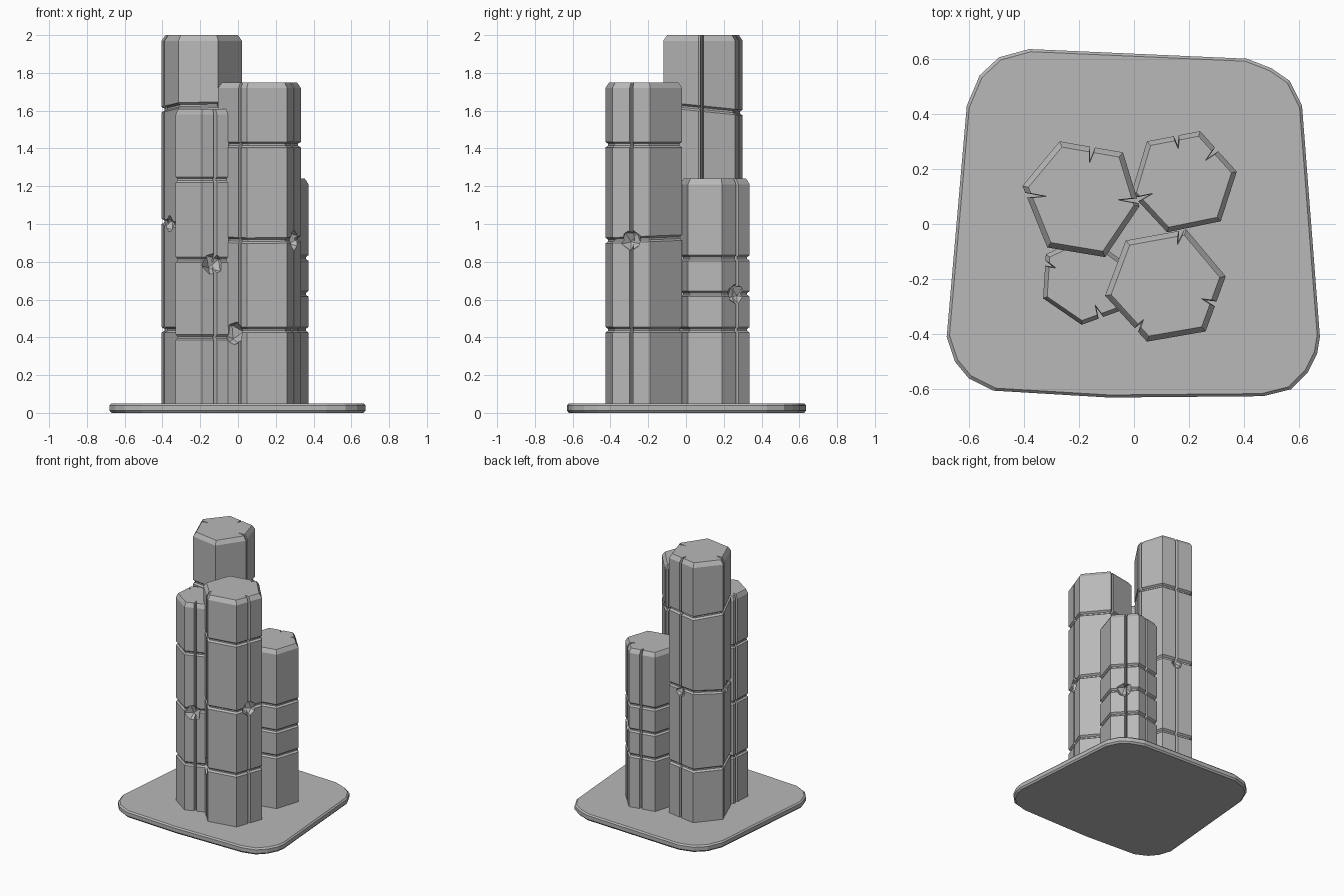
import bpy, bmesh
from mathutils import Vector

if "Cube" in bpy.data.objects:
    bpy.data.objects.remove(bpy.data.objects["Cube"])

stone = bpy.data.materials.new("grey stone")
stone.diffuse_color = (0.48, 0.48, 0.48, 1)
stone.use_nodes = True
stone.node_tree.nodes["Principled BSDF"].inputs["Base Color"].default_value = stone.diffuse_color


def loft(name, rings):
    """Closed solid through a stack of rings with equal point counts."""
    bm = bmesh.new()
    loops = [[bm.verts.new(p) for p in r] for r in rings]
    n = len(loops[0])
    for a, b in zip(loops, loops[1:]):
        for i in range(n):
            j = (i + 1) % n
            bm.faces.new((a[i], a[j], b[j], b[i]))
    bm.faces.new(loops[0][::-1])
    bm.faces.new(loops[-1])
    bmesh.ops.recalc_face_normals(bm, faces=bm.faces)
    me = bpy.data.meshes.new(name)
    bm.to_mesh(me)
    bm.free()
    ob = bpy.data.objects.new(name, me)
    bpy.context.collection.objects.link(ob)
    me.materials.append(stone)
    return ob


def column(name, corners, top, seams, cracks, chips):
    """Hexagonal column: grooved seams (z, tilt), cracks (edge, t, depth), chips (x, y, z, r)."""
    pts = [Vector(c) for c in corners]
    mid = sum(pts, Vector((0, 0))) / len(pts)
    outline = []
    for i, p in enumerate(pts):
        q = pts[(i + 1) % len(pts)]
        d = (q - p).normalized()
        outline.append(p)
        for e, t, depth in cracks:
            if e == i:
                c = p.lerp(q, t)
                outline += [c - d * 0.009, c + (mid - c).normalized() * depth, c + d * 0.009]

    def ring(z, s, tilt=0):
        out = []
        for p in outline:
            v = mid + (p - mid) * s
            out.append((v.x, v.y, z + tilt * (v.y - mid.y)))
        return out

    rings = [ring(0.02, 1)]
    for z, tilt in seams:
        for dz, s in ((-0.015, 1), (-0.005, 0.93), (0.005, 0.93), (0.015, 1)):
            rings.append(ring(z + dz, s, tilt))
    rings += [ring(top - 0.03, 1), ring(top - 0.008, 0.93), ring(top, 0.9)]
    ob = loft(name, rings)

    # broken chips along the seams
    for k, (x, y, z, r) in enumerate(chips):
        bpy.ops.mesh.primitive_ico_sphere_add(subdivisions=1, radius=r, location=(x, y, z),
                                              rotation=(0.4 * k, 0.3, 0.7 * k))
        cut = bpy.context.object
        cut.name = name + "_chip_cutter"
        cut.hide_render = True
        cut.hide_set(True)
        cut.data.materials.append(stone)
        m = ob.modifiers.new("chip", 'BOOLEAN')
        m.operation = 'DIFFERENCE'
        m.solver = 'EXACT'
        m.object = cut
    if chips:
        bpy.context.view_layer.update()
        dg = bpy.context.evaluated_depsgraph_get()
        me = bpy.data.meshes.new_from_object(ob.evaluated_get(dg))
        ob.modifiers.clear()
        ob.data = me
        for o in [o for o in bpy.data.objects if o.name.startswith(name + "_chip_cutter")]:
            bpy.data.objects.remove(o)
    return ob


# base slab
slab = [(-0.38, 0.635), (0.41, 0.60), (0.50, 0.565), (0.565, 0.52), (0.61, 0.43),
        (0.675, -0.41), (0.665, -0.47), (0.63, -0.54), (0.57, -0.60), (0.47, -0.625),
        (-0.09, -0.63), (-0.51, -0.605), (-0.60, -0.56), (-0.65, -0.50), (-0.68, -0.41),
        (-0.607, 0.43), (-0.56, 0.54), (-0.49, 0.605)]
loft("base_slab", [[(x * s, y * s, z) for x, y in slab]
                   for z, s in ((0, 0.985), (0.012, 1), (0.04, 1), (0.05, 0.985))])

# four basalt columns
column("tall_column",
       [(-0.27, 0.30), (-0.04, 0.26), (0.02, 0.065), (-0.105, -0.12), (-0.315, -0.085), (-0.405, 0.138)],
       2.0, [(0.44, 0), (1.01, 0.1), (1.61, -0.1)],
       [(0, 0.52, 0.045), (1, 0.9, 0.06), (4, 0.85, 0.06)],
       [(-0.37, 0.03, 1.0, 0.05), (-0.15, 0.29, 1.0, 0.045)])

column("front_right_column",
       [(-0.03, -0.06), (0.19, -0.02), (0.333, -0.19), (0.26, -0.39), (0.047, -0.427), (-0.105, -0.26)],
       1.75, [(0.44, 0), (0.92, 0.04), (1.42, 0)],
       [(0, 0.92, 0.04), (2, 0.5, 0.04), (4, 0.25, 0.03)],
       [(0.30, -0.29, 0.915, 0.06), (-0.03, -0.36, 0.42, 0.07)])

column("back_right_column",
       [(0.047, 0.30), (0.24, 0.337), (0.373, 0.19), (0.315, 0.01), (0.12, -0.03), (-0.01, 0.11)],
       1.24, [(0.44, 0), (0.63, 0), (0.82, 0)],
       [(0, 0.55, 0.035), (1, 0.45, 0.045), (4, 0.85, 0.05)],
       [(0.315, 0.27, 0.63, 0.06)])

column("front_left_column",
       [(-0.32, -0.11), (-0.33, -0.27), (-0.19, -0.366), (-0.05, -0.315), (-0.02, -0.15), (-0.17, -0.04)],
       1.61, [(0.40, 0), (0.81, 0), (1.235, 0)],
       [(0, 0.2, 0.03), (2, 0.5, 0.04)],
       [(-0.13, -0.36, 0.79, 0.065)])
